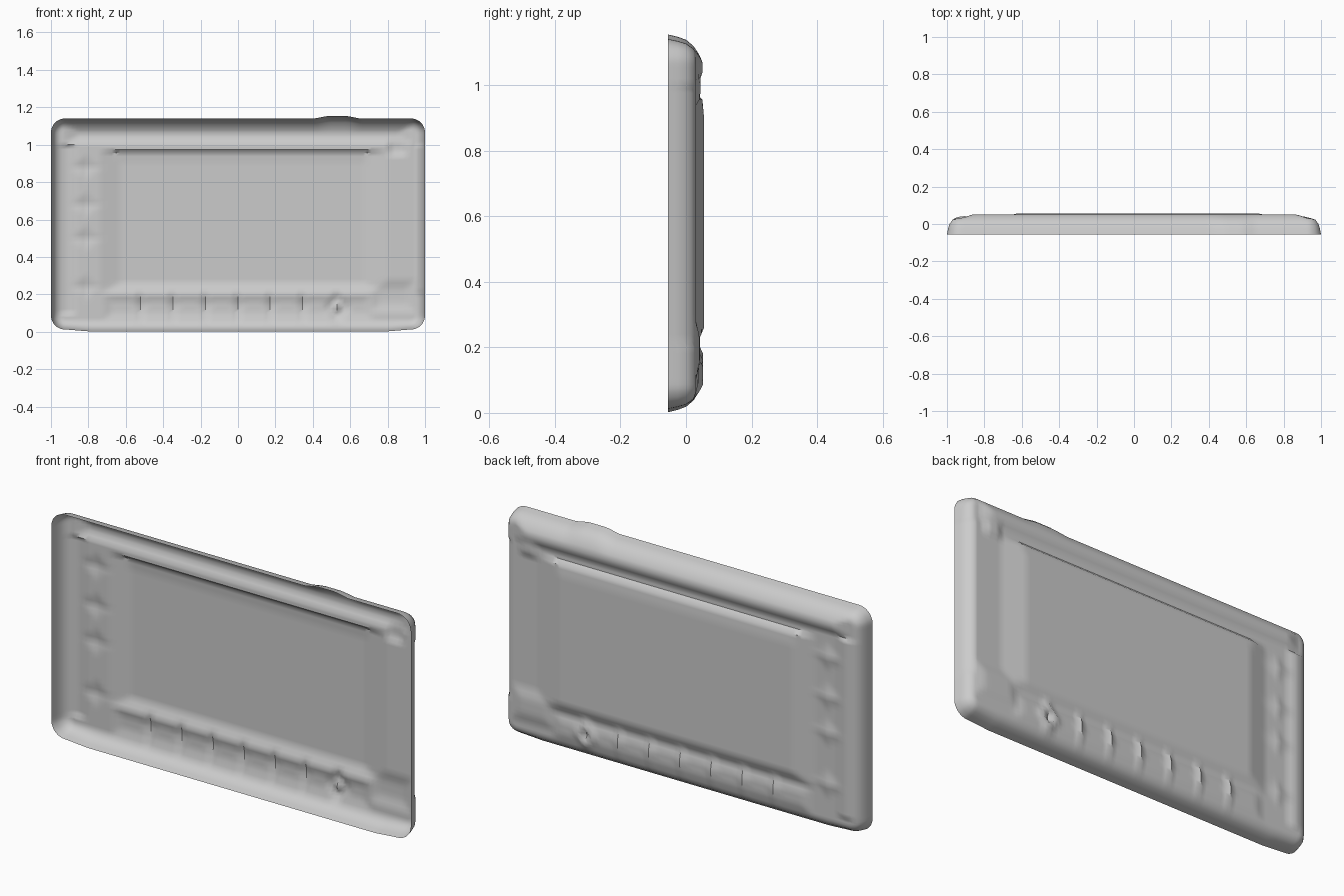
import bpy, bmesh, math

if "Cube" in bpy.data.objects:
    bpy.data.objects.remove(bpy.data.objects["Cube"])

# Open, thin embossed cover: one sheet whose raised side faces +y
W, Z0, Z1, R = 1.0, 0.012, 1.14, 0.075
ZC, HH = (Z0 + Z1) / 2, (Z1 - Z0) / 2


def interp(x, pts):
    """Piecewise linear profile."""
    if x <= pts[0][0]:
        return pts[0][1]
    for (a, p), (b, q) in zip(pts, pts[1:]):
        if x <= b:
            return p + (q - p) * (x - a) / (b - a)
    return pts[-1][1]


def cone(x, z, cx, cz, rx, rz):
    """Diamond-shaped bump from 1 at its centre to 0 at its edge."""
    return max(0, 1 - abs(x - cx) / rx - abs(z - cz) / rz)


def box(x, z, xa, xb, za, zb, soft=0.02):
    """Flat-topped block with sloped sides."""
    d = min(x - xa, xb - x, z - za, zb - z)
    return max(0, min(1, d / soft))


def lines(lo, hi, keys, step):
    """Grid lines through the key positions, filled to a maximum step."""
    ks = sorted({lo, hi, *keys})
    out = [lo]
    for a, b in zip(ks, ks[1:]):
        n = max(1, math.ceil((b - a) / step - 1e-6))
        out += [a + (b - a) * i / n for i in range(1, n + 1)]
    return out


def edge_distance(x, z):
    """Distance inward from the rounded outline."""
    qx, qz = abs(x) - W + R, abs(z - ZC) - HH + R
    return R - math.hypot(max(qx, 0), max(qz, 0)) - min(max(qx, qz), 0)


def round_corner(x, z):
    """Squeeze the square corner of the grid into a quarter disc."""
    qx, qz = abs(x) - W + R, abs(z - ZC) - HH + R
    if qx <= 0 or qz <= 0:
        return x, z
    k = max(qx, qz) / math.hypot(qx, qz)
    return (math.copysign(W - R + qx * k, x),
            ZC + math.copysign(HH - R + qz * k, z - ZC))


TEETH = [-0.52 + 0.173 * i for i in range(6)]
KNUCKLES = [0.24, 0.50, 0.68, 0.88]


def height(x, z):
    # floor between the rim and the raised panel
    y = 0.030
    # raised central panel with sloped edges
    px = interp(x, [(-0.74, 0), (-0.63, 1), (0.67, 1), (0.80, 0)])
    pz = interp(z, [(0.20, 0), (0.26, 1), (0.90, 1), (0.955, 0.8), (0.975, 0)])
    y += 0.025 * min(px, pz)
    # top bar
    bar = min(interp(z, [(1.00, 0), (1.04, 1)]),
              interp(x, [(-0.93, 0), (-0.86, 1), (0.87, 1), (0.93, 0)]))
    y = max(y, 0.030 + 0.021 * bar)
    # bottom bar with pointed teeth
    y = max(y, 0.030 + 0.010 * box(x, z, -0.72, 0.72, 0.06, 0.20, 0.04))
    for cx in TEETH:
        y = max(y, 0.026 + 0.026 * min(1, 1.3 * cone(x, z, cx, 0.14, 0.05, 0.11)))
    # diamond button
    d = cone(x, z, 0.53, 0.13, 0.10, 0.10)
    y = max(y, 0.030 + 0.022 * min(1, d * 2)) - 0.022 * min(1, 3 * max(0, d - 0.6))
    # left grip: ridge, groove and knuckles
    if 0.10 < z < 1.0:
        g = interp(x, [(-0.97, 0), (-0.91, 0.014), (-0.86, 0), (-0.83, -0.004),
                       (-0.78, -0.004), (-0.74, 0)])
        y += g
        for cz in KNUCKLES:
            y += 0.016 * cone(x, z, -0.81, cz, 0.08, 0.09)
    # corner blocks of the right grip
    y = max(y, 0.030 + 0.014 * box(x, z, 0.80, 0.90, 0.94, 1.05))
    y = max(y, 0.030 + 0.012 * box(x, z, 0.70, 0.95, 0.10, 0.28, 0.05))
    return y


def build_cover():
    rim = [0.006, 0.014, 0.03, 0.05, R]
    xs = lines(-W, W, [s * (W - r) for r in rim for s in (-1, 1)]
               + [-0.86, -0.81, -0.74, -0.63, 0.53, 0.67, 0.80, 0.82] + TEETH, 0.022)
    zs = lines(Z0, Z1, [Z0 + r for r in rim] + [Z1 - r for r in rim]
               + [0.14, 0.20, 0.26, 0.90, 0.955, 0.975, 1.0, 1.04] + KNUCKLES, 0.022)
    bm = bmesh.new()
    grid = []
    for gz in zs:
        row = []
        for gx in xs:
            x, z = round_corner(gx, gz)
            d = edge_distance(x, z)
            # outer wall rises steeply, then rounds over to the face
            if x > 0.9 and 0.2 < z < 1.0:
                wall = [(0, -0.055), (0.012, -0.01), (0.04, 0.03), (0.06, 0.06)]
            else:
                wall = [(0, -0.055), (0.010, -0.005), (0.035, 0.03), (0.07, 0.05), (0.1, 0.06)]
            y = min(height(x, z), interp(d, wall))
            # push button swelling on the top edge
            swell = interp(abs(x - 0.53), [(0.05, 1), (0.12, 0)])
            z += 0.014 * swell * interp(z, [(1.06, 0), (1.14, 1)])
            # small bulge under the diamond button and the lower edge
            z -= 0.010 * interp(abs(x), [(0.80, 1), (0.92, 0)]) * interp(z, [(0.012, 1), (0.06, 0)])
            row.append(bm.verts.new((x, y, z)))
        grid.append(row)
    for a, b in zip(grid, grid[1:]):
        for i in range(len(xs) - 1):
            bm.faces.new((a[i], b[i], b[i + 1], a[i + 1]))
    me = bpy.data.meshes.new("embossed_cover")
    bm.to_mesh(me)
    bm.free()
    ob = bpy.data.objects.new("embossed_cover", me)
    bpy.context.collection.objects.link(ob)
    bpy.context.view_layer.objects.active = ob
    ob.select_set(True)
    bpy.ops.object.shade_smooth_by_angle(angle=math.radians(40))
    return ob


build_cover()
